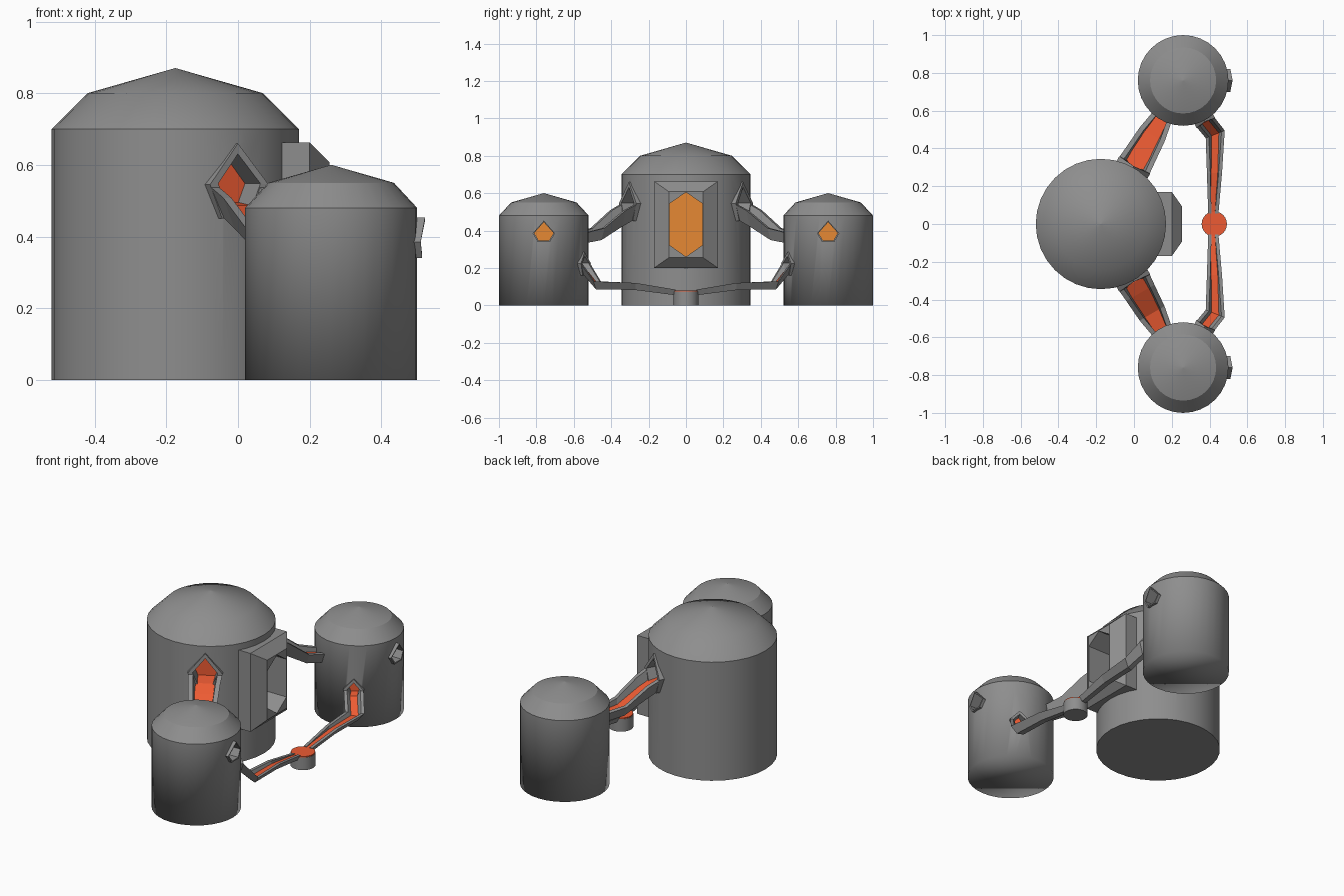
import bpy, bmesh, math
from mathutils import Vector

if "Cube" in bpy.data.objects:
    bpy.data.objects.remove(bpy.data.objects["Cube"])


def material(name, rgb):
    m = bpy.data.materials.new(name)
    m.diffuse_color = (*rgb, 1)
    m.use_nodes = True
    m.node_tree.nodes["Principled BSDF"].inputs["Base Color"].default_value = m.diffuse_color
    return m


STEEL = material("dark_steel", (0.27, 0.27, 0.27))
LAVA = material("lava_red", (0.85, 0.105, 0.033))
GLASS = material("amber_glass", (0.79, 0.25, 0.034))


def loft(name, rings, cyclic=False, closed=True, mat=STEEL):
    """Skin a list of point loops; cap the ends unless the rings form a cycle."""
    bm = bmesh.new()
    rows = [[bm.verts.new(p) for p in r] for r in rings]
    n = len(rows[0])
    pairs = list(zip(rows, rows[1:])) + ([(rows[-1], rows[0])] if cyclic else [])
    for a, b in pairs:
        for i in range(n if closed else n - 1):
            j = (i + 1) % n
            bm.faces.new((a[i], a[j], b[j], b[i]))
    if closed and not cyclic:
        bm.faces.new(rows[0])
        bm.faces.new(rows[-1])
    bmesh.ops.recalc_face_normals(bm, faces=bm.faces)
    if not closed:
        # open strips must face up
        bm.normal_update()
        if sum(f.normal.z for f in bm.faces) < 0:
            bmesh.ops.reverse_faces(bm, faces=bm.faces)
    me = bpy.data.meshes.new(name)
    bm.to_mesh(me)
    bm.free()
    ob = bpy.data.objects.new(name, me)
    bpy.context.collection.objects.link(ob)
    me.materials.append(mat)
    return ob


def activate(ob):
    bpy.ops.object.select_all(action='DESELECT')
    ob.select_set(True)
    bpy.context.view_layer.objects.active = ob


def smooth(ob, soft_base=False):
    activate(ob)
    bpy.ops.object.shade_smooth_by_angle(angle=math.radians(30))
    if soft_base:
        for e in ob.data.edges:
            if all(ob.data.vertices[v].co.z < 0.001 for v in e.vertices):
                e.use_edge_sharp = False


def cut(rings, *targets):
    """Carve a lofted opening out of the targets."""
    cutter = loft("cutter", rings)
    for ob in targets:
        activate(ob)
        m = ob.modifiers.new("opening", 'BOOLEAN')
        m.operation, m.object, m.solver = 'DIFFERENCE', cutter, 'EXACT'
        bpy.ops.object.modifier_apply(modifier=m.name)
    bpy.data.objects.remove(cutter)


def lathe(name, cx, cy, profile, n=32, mat=STEEL):
    circle = [(math.cos(2 * math.pi * i / n), math.sin(2 * math.pi * i / n)) for i in range(n)]
    return loft(name, [[(cx + r * c, cy + r * s, z) for c, s in circle] for r, z in profile], mat=mat)


def scaled(pts, k):
    """Scale a 2D outline about the middle of its bounds."""
    mz = (max(p[1] for p in pts) + min(p[1] for p in pts)) / 2
    return [(x * k, mz + (z - mz) * k) for x, z in pts]


def house(hw, base_hw, base, eave, apex):
    return [(-base_hw, base), (base_hw, base), (hw, eave), (0, apex), (-hw, eave)]


class Frame:
    """Local frame: d runs outward, p sideways, z stays world height."""
    def __init__(self, x, y, dx, dy):
        self.o = Vector((x, y, 0))
        self.d = Vector((dx, dy, 0)).normalized()
        self.s = Vector((-self.d.y, self.d.x, 0))

    def at(self, d, p, z):
        return self.o + self.d * d + self.s * p + Vector((0, 0, z))

    def loop(self, pts, d):
        """d is one depth, or a (base, eave, apex) triple."""
        if not isinstance(d, tuple):
            d = (d, d, d)
        depth = (d[0], d[0], d[1], d[2], d[1])
        return [self.at(q, p, z) for q, (p, z) in zip(depth, pts)]


def hood(name, fr, pts, back, front, k, tank, deep, mat):
    """Pointed surround on a tank wall with a deep coloured recess behind it."""
    inner = scaled(pts, k)
    cut([fr.loop(inner, d) for d in (deep, 0.5)], tank)
    loft(name, [fr.loop(pts, back), fr.loop(pts, front),
                fr.loop(inner, front), fr.loop(inner, back)], cyclic=True)
    loft(name + "_recess", [fr.loop(inner, d) for d in (deep - 0.002, deep + 0.003)], mat=mat)


def channel(name, stations, t):
    """Open trough: stations are (floor point, side vector, floor hw, top hw, wall height)."""
    shell, flow = [], []
    for c, s, a, w, h in stations:
        prof = [(-a, -t), (-w, h), (-w + t, h), (-a, 0), (a, 0), (w - t, h), (w, h), (a, -t)]
        shell.append([c + s * p + Vector((0, 0, z)) for p, z in prof])
        flow.append([c + s * p + Vector((0, 0, 0.006)) for p in (-a * 1.08, a * 1.08)])
    loft(name, shell)
    loft(name + "_lava", flow, closed=False, mat=LAVA)


def rect(x, hy, z0, z1):
    return [(x, -hy, z0), (x, hy, z0), (x, hy, z1), (x, -hy, z1)]


# Main tank with its faceted window frame
main = lathe("main_tank", -0.175, 0, [(0.345, 0), (0.345, 0.70), (0.245, 0.80), (0.001, 0.87)])
window = loft("window_frame", [rect(0.05, 0.17, 0.20, 0.663), rect(0.20, 0.17, 0.20, 0.663),
                               rect(0.255, 0.092, 0.255, 0.608)])
hexagon = [(0, 0.26), (0.088, 0.322), (0.088, 0.545), (0, 0.604), (-0.088, 0.545), (-0.088, 0.322)]
cut([[(x, y, z) for y, z in hexagon] for x in (0.10, 0.40)], main, window)
loft("window_glass", [[(x, y, z) for y, z in hexagon] for x in (0.10, 0.107)], mat=GLASS)

for sy, side in ((-1, "front"), (1, "back")):
    # Side tank with a pointed porthole
    tank = lathe(side + "_tank", 0.26, 0.76 * sy, [(0.24, 0), (0.24, 0.48), (0.175, 0.55), (0.001, 0.60)])
    fr = Frame(0.26, 0.76 * sy, 1, 0)
    hood(side + "_porthole", fr, house(0.06, 0.033, 0.34, 0.385, 0.453), 0.20,
         (0.254, 0.250, 0.262), 0.86, tank, 0.17, GLASS)

    # Upper spout: hood on the main tank and trough down to the side tank
    fr = Frame(-0.175, 0, 0.435, 0.76 * sy)
    hood(side + "_upper_hood", fr, house(0.094, 0.055, 0.45, 0.545, 0.66), 0.29,
         (0.36, 0.36, 0.352), 0.72, main, 0.27, LAVA)
    channel(side + "_upper_trough",
            [(fr.at(d, 0, z), fr.s, a, w, h) for d, z, a, w, h in
             ((0.27, 0.490, 0.050, 0.092, 0.050), (0.355, 0.480, 0.050, 0.092, 0.060),
              (0.42, 0.448, 0.050, 0.086, 0.060),
              (0.545, 0.375, 0.042, 0.076, 0.038), (0.66, 0.355, 0.033, 0.055, 0.03))], 0.026)

    # Lower spout: hood on the side tank and trough to the centre cup
    fr = Frame(0.26, 0.76 * sy, 0.47, -0.88 * sy)
    hood(side + "_lower_hood", fr, house(0.056, 0.028, 0.16, 0.225, 0.285), 0.20,
         (0.25, 0.255, 0.247), 0.66, tank, 0.20, LAVA)
    left = fr.s * (1 if fr.s.x > 0 else -1)
    bend = Vector((0.93, 0.37 * sy, 0))
    xdir = Vector((1, 0, 0))
    channel(side + "_lower_trough",
            [(fr.at(0.20, 0, 0.190), left, 0.018, 0.050, 0.035),
             (fr.at(0.25, 0, 0.182), left, 0.018, 0.054, 0.045),
             (Vector((0.430, 0.475 * sy, 0.104)), bend, 0.019, 0.054, 0.024),
             (Vector((0.426, 0.27 * sy, 0.100)), xdir, 0.016, 0.040, 0.02),
             (Vector((0.42, 0.055 * sy, 0.072)), xdir, 0.014, 0.027, 0.012)], 0.018)
    smooth(tank, soft_base=True)
smooth(main)

# Collecting cup in the middle
smooth(lathe("centre_cup", 0.425, 0, [(0.067, 0), (0.067, 0.074)], 24))
lathe("centre_cup_lava", 0.425, 0, [(0.065, 0.070), (0.065, 0.080)], 24, LAVA)
